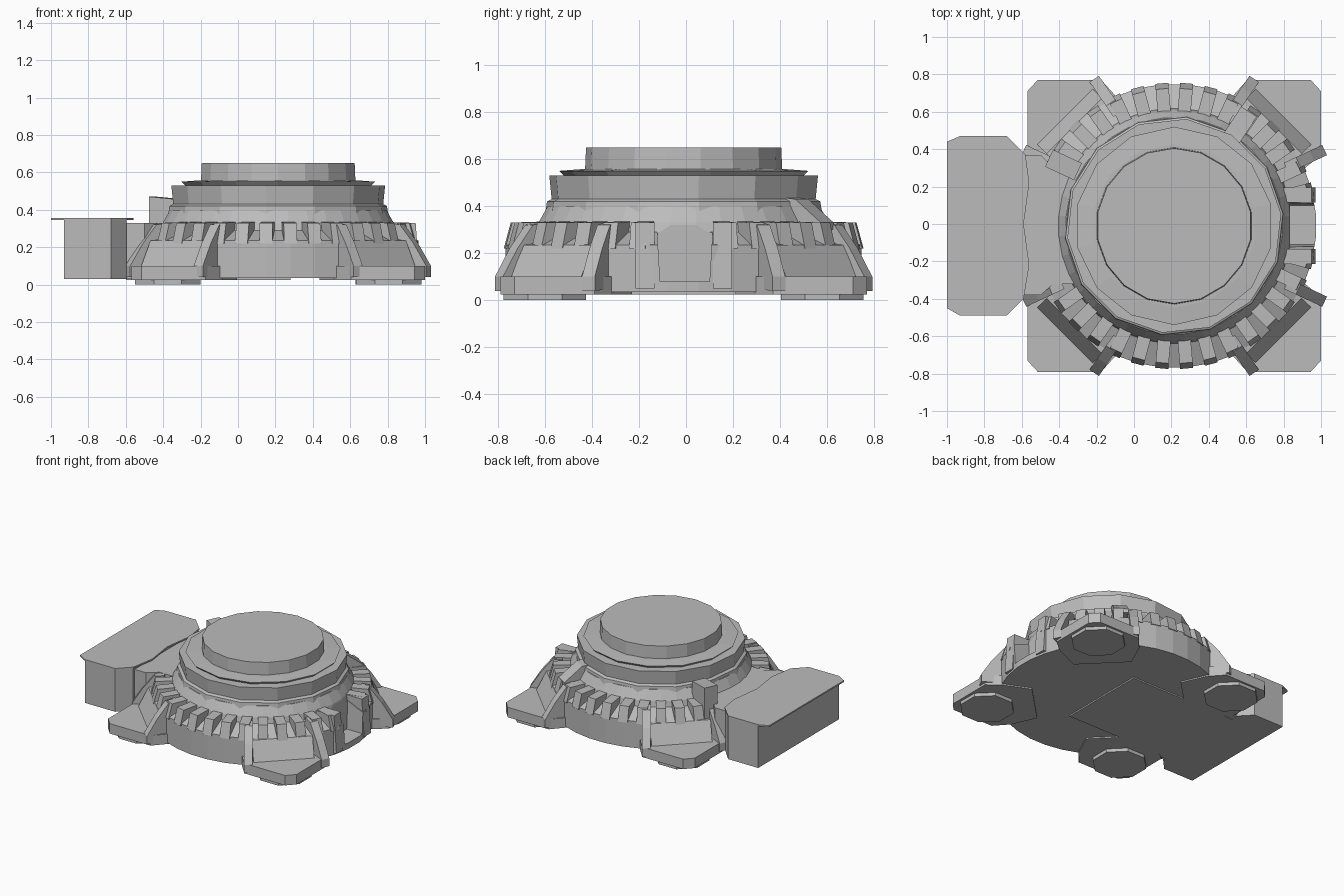
import bpy, bmesh, math
from mathutils import Vector

cube = bpy.data.objects.get("Cube")
if cube:
    bpy.data.objects.remove(cube)

grey = bpy.data.materials.new("plain_grey")
grey.use_nodes = True
colour = (0.5, 0.5, 0.5, 1)
grey.diffuse_color = colour
grey.node_tree.nodes["Principled BSDF"].inputs["Base Color"].default_value = colour

CX, CY = 0.215, -0.01  # axis of the round body


def finish(bm, name):
    bmesh.ops.recalc_face_normals(bm, faces=bm.faces)
    mesh = bpy.data.meshes.new(name)
    bm.to_mesh(mesh)
    bm.free()
    mesh.materials.append(grey)
    obj = bpy.data.objects.new(name, mesh)
    bpy.context.collection.objects.link(obj)
    return obj


def extrude(name, points, offset):
    """Closed prism: a planar outline swept along an offset."""
    bm = bmesh.new()
    face = bm.faces.new([bm.verts.new(p) for p in points])
    new = bmesh.ops.extrude_face_region(bm, geom=[face], use_keep_orig=True)
    verts = [g for g in new["geom"] if isinstance(g, bmesh.types.BMVert)]
    bmesh.ops.translate(bm, verts=verts, vec=offset)
    return finish(bm, name)


def slab(name, outline, z0, z1):
    return extrude(name, [(x, y, z0) for x, y in outline], (0, 0, z1 - z0))


def box(name, x0, x1, y0, y1, z0, z1):
    return slab(name, [(x0, y0), (x1, y0), (x1, y1), (x0, y1)], z0, z1)


def fin(name, start, direction, profile, width):
    """Upright plate: profile of (distance, height) along a direction."""
    d = Vector((*direction, 0)).normalized()
    side = Vector((-d.y, d.x, 0)) * width
    base = Vector((*start, 0)) - side / 2
    return extrude(name, [base + d * r + Vector((0, 0, z)) for r, z in profile], side)


def lathe(name, profile, sides, turn=0):
    bm = bmesh.new()
    rings = []
    for r, z in profile:
        angles = [2 * math.pi * (i + turn) / sides for i in range(sides)]
        rings.append([bm.verts.new((CX + r * math.cos(a), CY + r * math.sin(a), z)) for a in angles])
    for low, high in zip(rings, rings[1:]):
        for i in range(sides):
            j = (i + 1) % sides
            bm.faces.new((low[i], low[j], high[j], high[i]))
    bm.faces.new(rings[0])
    bm.faces.new(rings[-1])
    return finish(bm, name)


# Round lower body with a sloping shoulder
body = lathe("lower_body", [(0.76, 0.035), (0.76, 0.235), (0.63, 0.29), (0.62, 0.33), (0.58, 0.40)], 36, 0.5)

# Slot in the side, opposite the box
slot = extrude("slot_cutter", [(CX + 0.62, y, z) for y, z in
               [(-0.11, 0.08), (0.10, 0.08), (0.125, 0.5), (-0.135, 0.5)]], (0.4, 0, 0))
slot.hide_render = True
slot.hide_set(True)
cut = body.modifiers.new("slot", "BOOLEAN")
cut.operation = "DIFFERENCE"
cut.solver = "EXACT"
cut.object = slot

# Turret drum, collar and cap
lathe("upper_drum", [(0.60, 0.32), (0.585, 0.42), (0.565, 0.43), (0.575, 0.53)], 14, 0.25)
lathe("collar", [(0.50, 0.52), (0.53, 0.55), (0.44, 0.557)], 14, 0.5)
lathe("cap", [(0.42, 0.54), (0.415, 0.65)], 18, 0.5)

# Ring of teeth, left open at the slot and the box
for i in range(36):
    degrees = i * 10 + 5
    if degrees < 15 or degrees > 345 or 150 < degrees < 210:
        continue
    a = math.radians(degrees)
    fin("tooth", (CX, CY), (math.cos(a), math.sin(a)),
        [(0.58, 0.22), (0.765, 0.22), (0.735, 0.33), (0.58, 0.335)], 0.07)

# Cheeks beside the slot
for s in (-1, 1):
    fin("slot_cheek", (CX, CY + s * 0.165), (1, 0),
        [(0.58, 0.05), (0.755, 0.05), (0.735, 0.33), (0.58, 0.33)], 0.08)

# Four corner feet with ribs and ground pads
foot = [(0.785, 0.38), (0.785, 0.72), (0.73, 0.78), (0.39, 0.78),
        (0.30, 0.68), (0.22, 0.5), (0.5, 0.22), (0.70, 0.31)]
rib = [(0, 0.05), (0, 0.33), (0.07, 0.32), (0.15, 0.22), (0.225, 0.10), (0.225, 0.04)]
for sx in (-1, 1):
    for sy in (-1, 1):
        def corner(p):
            return (CX + sx * p[0], CY + sy * p[1])

        slab("foot", [corner(p) for p in foot], 0.025, 0.10)
        fin("foot_rib", corner((0.30, 0.60)), (sx * 0.55, sy * 0.8), rib, 0.06)
        fin("foot_rib", corner((0.60, 0.31)), (sx * 0.9, sy * 0.42), rib, 0.06)
        fin("foot_slope", corner((0.40, 0.40)), (sx, sy),
            [(0, 0.05), (0, 0.25), (0.19, 0.235), (0.26, 0.10), (0.26, 0.05)], 0.42)
        pad = [(0.59 + 0.19 * math.cos(k * math.pi / 4 + 0.39),
                0.59 + 0.19 * math.sin(k * math.pi / 4 + 0.39)) for k in range(8)]
        slab("foot_pad", [corner(p) for p in pad], 0.0, 0.03)

# Side box with overhanging lid
slab("side_box", [(-0.93, -0.49), (-0.68, -0.49), (-0.595, -0.40),
                  (-0.595, 0.38), (-0.68, 0.47), (-0.93, 0.47)], 0.03, 0.35)
slab("box_lid", [(-1.0, -0.45), (-0.93, -0.49), (-0.68, -0.49), (-0.59, -0.40), (-0.56, -0.22), (-0.59, 0),
                 (-0.56, 0.22), (-0.58, 0.37), (-0.68, 0.47), (-0.93, 0.47), (-1.0, 0.44)], 0.345, 0.356)

# Link from the box to the body, and the plate under it
slab("box_link", [(-0.6, -0.38), (-0.50, -0.38), (-0.43, -0.32), (-0.30, -0.32),
                  (-0.30, 0.30), (-0.43, 0.30), (-0.50, 0.37), (-0.6, 0.37)], 0.03, 0.33)
box("under_plate", -0.6, 0.28, -0.35, 0.33, 0.025, 0.06)

# Raised block behind the link and wedge on the drum
fin("raised_block", (-0.30, 0.28), (-0.9, 0.42),
    [(0, 0.2), (0, 0.455), (0.17, 0.47), (0.17, 0.2)], 0.10)
fin("drum_wedge", (CX, CY), (0.55, 0.84),
    [(0.5, 0.3), (0.5, 0.44), (0.60, 0.43), (0.73, 0.33), (0.73, 0.3)], 0.10)
